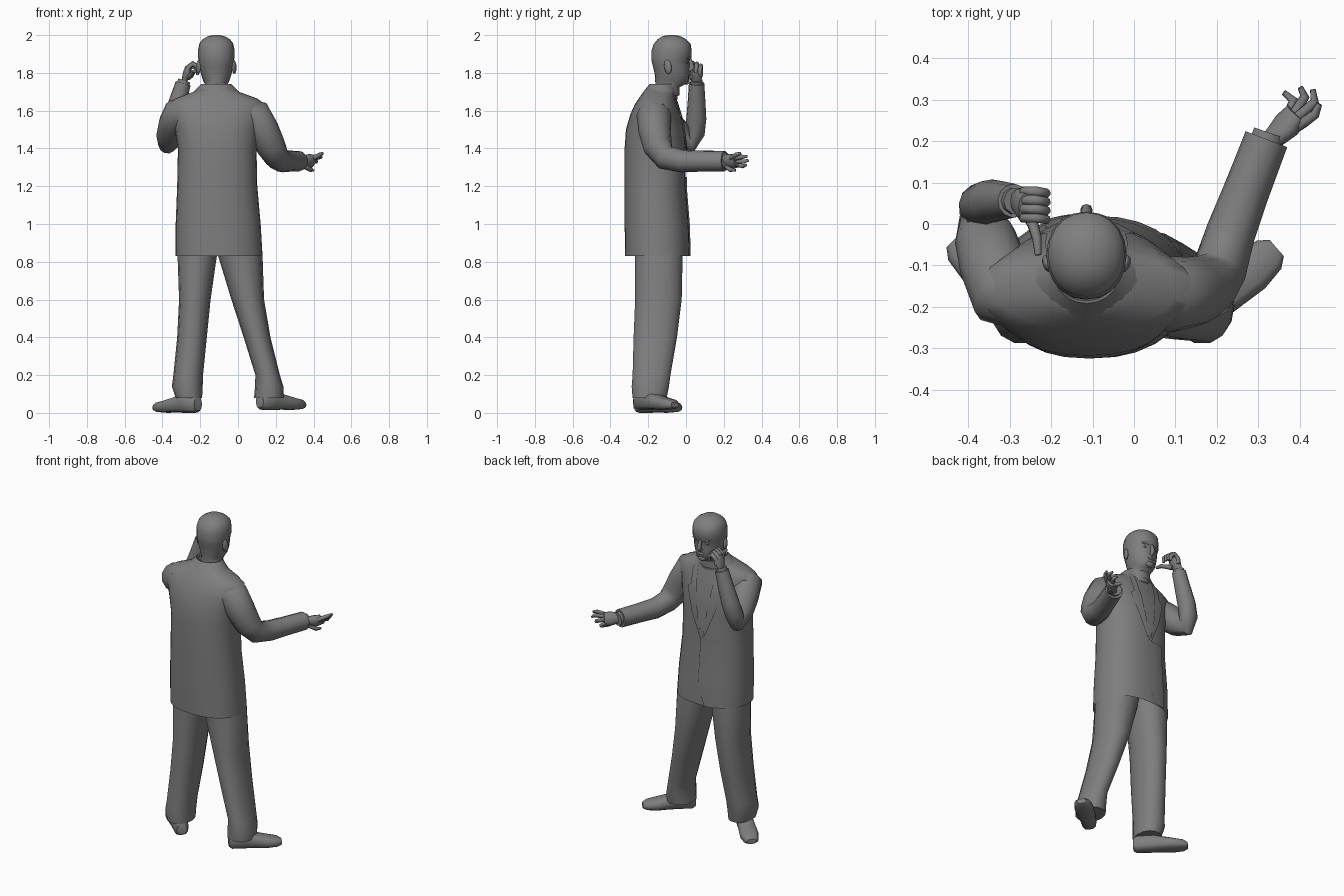
import bpy, bmesh, math
from mathutils import Vector as V

GREY = bpy.data.materials.new("dark_grey")
GREY.diffuse_color = (.21, .21, .21, 1)


def finish(name, bm, angle=45):
    bmesh.ops.recalc_face_normals(bm, faces=bm.faces)
    me = bpy.data.meshes.new(name)
    bm.to_mesh(me)
    bm.free()
    me.shade_smooth()
    me.set_sharp_from_angle(angle=math.radians(angle))
    me.materials.append(GREY)
    ob = bpy.data.objects.new(name, me)
    bpy.context.collection.objects.link(ob)
    return ob


def loft(name, rings, caps=(True, True), angle=45):
    bm = bmesh.new()
    vs = [[bm.verts.new(p) for p in r] for r in rings]
    n = len(vs[0])
    for a, b in zip(vs, vs[1:]):
        for i in range(n):
            bm.faces.new((a[i], a[(i + 1) % n], b[(i + 1) % n], b[i]))
    if caps[0]:
        bm.faces.new(vs[0])
    if caps[1]:
        bm.faces.new(vs[-1])
    return finish(name, bm, angle)


def oval(c, u, v, n, e=2.0):
    # superellipse ring around c with half axes u and v
    out = []
    for i in range(n):
        a = 2 * math.pi * i / n
        k = [math.copysign(abs(f) ** (2 / e), f) for f in (math.cos(a), math.sin(a))]
        out.append(V(c) + V(u) * k[0] + V(v) * k[1])
    return out


def box_oval(z, x0, x1, y0, y1, n, e):
    return oval(((x0 + x1) / 2, (y0 + y1) / 2, z), ((x1 - x0) / 2, 0, 0), (0, (y1 - y0) / 2, 0), n, e)


def tube(name, pts, radii, n=8, flat=1.0, ref=(0, 0, 1)):
    # ring sweep; flat squashes the axis nearest to ref
    pts = [V(p) for p in pts]
    u, rings = V(ref), []
    for i, p in enumerate(pts):
        t = (pts[min(i + 1, len(pts) - 1)] - pts[max(i - 1, 0)]).normalized()
        u = (u - t * u.dot(t)).normalized()
        rings.append(oval(p, u * radii[i] * flat, t.cross(u) * radii[i], n))
    return loft(name, rings, angle=60)


def blob(name, c, s, rot=(0, 0, 0)):
    bm = bmesh.new()
    bmesh.ops.create_uvsphere(bm, u_segments=10, v_segments=7, radius=1)
    ob = finish(name, bm, 80)
    ob.location, ob.scale, ob.rotation_euler = c, s, rot
    return ob


# jacket body: z, x0, x1, y0, y1
BODY = [(0.83, -.33, .13, -.322, .02), (1.0, -.33, .12, -.325, .014), (1.2, -.322, .102, -.325, -.002),
        (1.4, -.318, .098, -.325, -.002), (1.5, -.335, .11, -.318, -.01), (1.58, -.36, .128, -.295, -.03),
        (1.635, -.37, .143, -.27, -.048), (1.665, -.33, .10, -.25, -.06),
        (1.70, -.235, .005, -.225, -.065), (1.725, -.195, -.035, -.20, -.07)]
EXP = 2.3
loft("jacket_body", [box_oval(*r, 28, EXP) for r in BODY], (False, True))


def chest(x, z, off):
    # point lying just in front of the chest surface
    for a, b in zip(BODY, BODY[1:]):
        if a[0] <= z <= b[0]:
            f = (z - a[0]) / (b[0] - a[0])
            _, x0, x1, y0, y1 = [p + (q - p) * f for p, q in zip(a, b)]
            k = min(1, abs((x - (x0 + x1) / 2) / ((x1 - x0) / 2)))
            return V((x, (y0 + y1) / 2 + (y1 - y0) / 2 * (1 - k ** EXP) ** (1 / EXP) + off, z))


def panel(name, edges, off, n=4):
    # strip on the chest between two edges given as rows of z, xa, xb
    bm = bmesh.new()
    rows = [[bm.verts.new(chest(a + (b - a) * i / n, z, off)) for i in range(n + 1)] for z, a, b in edges]
    for r, s in zip(rows, rows[1:]):
        for i in range(n):
            bm.faces.new((r[i], r[i + 1], s[i + 1], s[i]))
    return finish(name, bm)


# shirt front, tie, lapels and the overlapping front edge
CX = -.115
panel("shirt_front", [(1.25, CX - .01, CX + .01), (1.45, CX - .04, CX + .04),
                      (1.6, CX - .06, CX + .06), (1.7, CX - .07, CX + .07)], .003)
panel("tie", [(1.28, CX - .005, CX + .005), (1.34, CX - .025, CX + .025),
              (1.6, CX - .014, CX + .014), (1.66, CX - .018, CX + .018), (1.7, CX - .014, CX + .014)], .008)
for s, side in ((-1, "left"), (1, "right")):
    panel(side + "_lapel", [(z, CX + s * a, CX + s * b) for z, a, b in
          ((1.25, .004, .012), (1.4, .03, .075), (1.54, .05, .12), (1.56, .053, .095), (1.64, .06, .1), (1.7, .065, .095))], .01)
panel("front_overlap", [(z, CX - .1, x) for z, x in
      ((.83, CX - .03), (.9, CX), (1.0, CX + .015), (1.2, CX + .012), (1.25, CX + .01))], .006)

# collars
loft("jacket_collar", [box_oval(z, CX - w, CX + w, a, b, 20, 2) for z, w, a, b in
     ((1.685, .14, -.236, -.05), (1.705, .115, -.222, -.048), (1.742, .078, -.192, -.055), (1.71, .072, -.18, -.06))], (False, False))
loft("shirt_collar", [box_oval(z, CX - w, CX + w, a, b, 16, 2) for z, w, a, b in
     ((1.68, .078, -.185, -.035), (1.735, .07, -.178, -.035))], (False, False))

# trouser legs
LEGS = {"left": [(.95, -.30, -.10), (.83, -.32, -.112), (.6, -.312, -.145), (.4, -.322, -.165), (.2, -.342, -.185), (.14, -.35, -.187), (.08, -.33, -.19)],
        "right": [(.95, -.13, .10), (.83, -.105, .13), (.6, -.035, .138), (.4, .03, .172), (.2, .092, .222), (.14, .09, .24), (.08, .085, .243)]}
DEPTH = [(-.27, -.02), (-.272, -.015), (-.272, -.02), (-.28, -.045), (-.285, -.08), (-.29, -.088), (-.285, -.10)]
for side, rows in LEGS.items():
    loft(side + "_trouser_leg", [box_oval(*r, *d, 14, 2.2) for r, d in zip(rows, DEPTH)])

# shoes: fraction of length, half width, bottom, top
SHOE = [(0, .03, .012, .08), (.06, .042, 0, .10), (.3, .046, 0, .11), (.5, .05, .002, .085),
        (.72, .055, 0, .068), (.92, .045, .004, .056), (1, .026, .012, .042)]
for side, heel, toe, lift in (("left", (-.212, -.258), (-.435, -.038), 0), ("right", (.115, -.258), (.345, -.058), .015)):
    a, b = V((*heel, 0)), V((*toe, 0))
    w = (b - a).normalized().cross(V((0, 0, 1)))
    loft(side + "_shoe", [oval(a.lerp(b, t) + V((0, 0, lift + (lo + hi) / 2)), w * hw, (0, 0, (hi - lo) / 2), 12, 2.8)
                          for t, hw, lo, hi in SHOE])

# sleeves and shirt cuffs
tube("right_sleeve", [(.03, -.17, 1.595), (.085, -.17, 1.575), (.135, -.165, 1.49), (.175, -.15, 1.41), (.207, -.11, 1.352),
     (.234, -.02, 1.333), (.272, .08, 1.333), (.32, .205, 1.333)], [.075, .092, .086, .078, .066, .06, .056, .054], 12)
tube("right_cuff", [(.31, .17, 1.333), (.328, .22, 1.333)], [.042, .042], 10)
tube("left_sleeve", [(-.26, -.18, 1.6), (-.315, -.165, 1.58), (-.34, -.10, 1.53), (-.36, -.03, 1.465), (-.372, .025, 1.422),
     (-.37, .045, 1.48), (-.347, .055, 1.56), (-.318, .056, 1.65), (-.29, .056, 1.745)], [.08, .088, .082, .074, .05, .054, .053, .047, .041], 12)
tube("left_cuff", [(-.295, .056, 1.73), (-.284, .056, 1.76)], [.033, .033], 10)

# open right hand
tube("right_palm", [(.322, .195, 1.333), (.345, .215, 1.332), (.37, .24, 1.33), (.392, .268, 1.335)],
     [.028, .036, .044, .036], 10, .7, (-.6, .6, .5))
for i, (k, m, t) in enumerate((((.41, .245, 1.355), (.437, .265, 1.368), (.448, .29, 1.374)),
                               ((.40, .262, 1.348), (.437, .295, 1.355), (.432, .325, 1.358)),
                               ((.388, .268, 1.332), (.413, .308, 1.33), (.402, .33, 1.337)),
                               ((.375, .268, 1.315), (.385, .30, 1.306), (.362, .318, 1.312)),
                               ((.36, .22, 1.30), (.385, .235, 1.287), (.398, .262, 1.284)))):
    tube(f"right_finger_{i + 1}", [V(k).lerp(V(m), -.6), k, m, t], [.012, .013, .012, .007], 7)

# left hand curled beside the ear
tube("left_palm", [(-.288, .056, 1.745), (-.278, .053, 1.775), (-.268, .046, 1.805), (-.262, .042, 1.83)],
     [.024, .034, .04, .032], 10, .55, (1, 0, 0))
for i in range(4):
    y, z = .078 - i * .021, 1.807 + (.004, .014, .018, .016)[i]
    tube(f"left_finger_{i + 1}", [(-.268, y, z - .03), (-.265, y, z + .005), (-.238, y, z + .026), (-.212, y - .004, z + .006), (-.215, y - .006, z - .022)],
         [.012, .013, .013, .012, .008], 7, ref=(0, 1, 0))
tube("left_thumb", [(-.262, .03, 1.775), (-.245, 0, 1.79), (-.235, -.035, 1.805), (-.232, -.075, 1.81)], [.014, .014, .012, .008], 7)

# head and neck: z, half width, back, front
HEAD = [(1.66, .066, -.165, -.045), (1.722, .064, -.162, -.04), (1.738, .058, -.162, -.005), (1.755, .068, -.163, .014),
        (1.79, .08, -.165, .018), (1.83, .089, -.174, .018), (1.862, .094, -.182, .018), (1.88, .096, -.183, .028),
        (1.92, .097, -.182, .03), (1.95, .09, -.172, .024), (1.976, .072, -.152, .002), (1.992, .045, -.125, -.03), (2.0, .015, -.095, -.06)]
loft("head", [box_oval(z, CX - w, CX + w, a, b, 20, 2.1) for z, w, a, b in HEAD], angle=70)
# cap of short hair
loft("hair", [box_oval(z, CX - w, CX + w, a, b, 20, 2.1) for z, w, a, b in
     ((1.944, .093, -.175, .028), (1.957, .089, -.168, .022), (1.978, .072, -.15, .001), (1.995, .043, -.122, -.03), (2.0, .015, -.095, -.06))], (False, True), 70)

# facial features
tube("nose", [(CX, .016, 1.882), (CX, .027, 1.852), (CX, .034, 1.828), (CX, .016, 1.812)], [.008, .011, .015, .011], 8)
blob("lips", (CX, .015, 1.788), (.024, .009, .008))
blob("chin", (CX, .0, 1.755), (.03, .02, .018))
for s, side in ((-1, "left"), (1, "right")):
    blob(side + "_ear", (CX + s * .094, -.096, 1.832), (.012, .021, .038), (.15, 0, s * -.35))
    blob(side + "_brow", (CX + s * .036, .013, 1.878), (.028, .01, .008), (0, 0, s * -.25))
    blob(side + "_eye", (CX + s * .035, .004, 1.856), (.014, .01, .007))
